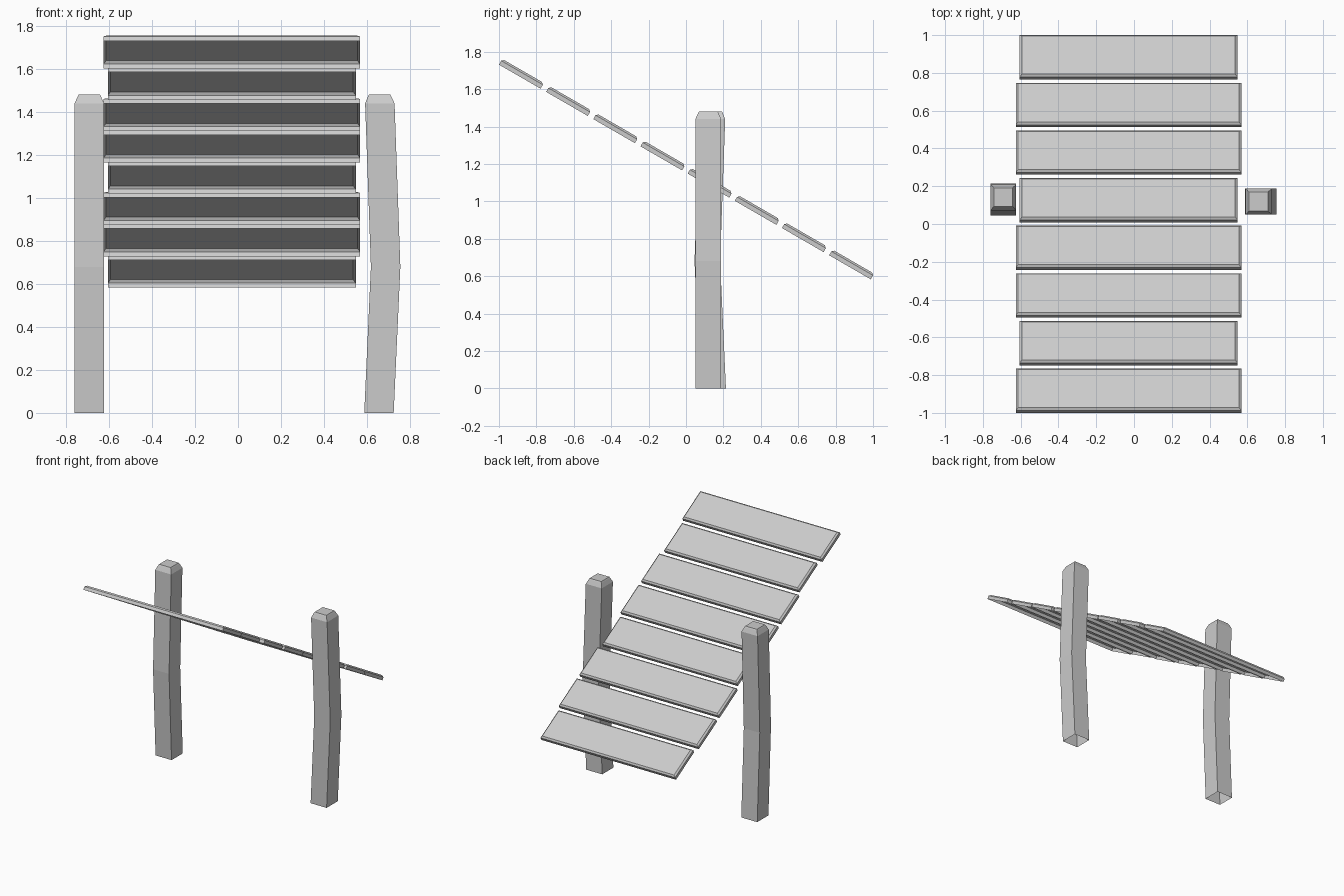
import bpy, math
from mathutils import Matrix

if "Cube" in bpy.data.objects:
    bpy.data.objects.remove(bpy.data.objects["Cube"])


def loft(name, rings, matrix):
    """Stack rectangles (cx, cy, half_x, half_y, z); closed on top, open below."""
    verts, faces = [], []
    for cx, cy, hx, hy, z in rings:
        verts += [(cx + sx * hx, cy + sy * hy, z)
                  for sx, sy in ((-1, -1), (1, -1), (1, 1), (-1, 1))]
    for r in range(len(rings) - 1):
        for k in range(4):
            a, b = r * 4 + k, r * 4 + (k + 1) % 4
            faces.append((a, b, b + 4, a + 4))
    n = len(verts)
    faces.append((n - 4, n - 3, n - 2, n - 1))
    mesh = bpy.data.meshes.new(name)
    mesh.from_pydata(verts, [], faces)
    mesh.update()
    obj = bpy.data.objects.new(name, mesh)
    obj.matrix_world = matrix
    bpy.context.collection.objects.link(obj)
    return obj


# Sloping slats: hollow below, chamfered on top, narrow and wide ones mixed
SLOPE = math.radians(30)
LENGTH, EDGE, THICK, CHAMFER = 0.257, 0.024, 0.035, 0.012
PITCH = 0.2912
for i in range(8):
    half = 0.577 if i % 3 == 1 else 0.597
    rings = [(0, LENGTH / 2, half, LENGTH / 2, 0),
             (0, LENGTH / 2, half, LENGTH / 2, EDGE),
             (0, LENGTH / 2, half - CHAMFER, LENGTH / 2 - CHAMFER, THICK)]
    y = -1 + i * PITCH * math.cos(SLOPE)
    z = 1.731 - i * PITCH * math.sin(SLOPE)
    loft(f"slat_{i + 1}", rings,
         Matrix.Translation((-0.029, y, z)) @ Matrix.Rotation(-SLOPE, 4, 'X'))

# Bent posts: the middle bulges sideways, the top is chamfered
W = 0.0685
post = [(0, 0, W, W, 0),
        (0.031, 0, W, W, 0.68),
        (0.004, 0, W, W, 1.44),
        (0.003, 0, W - 0.014, W - 0.014, 1.472),
        (0.003, 0, W - 0.019, W - 0.019, 1.481)]
loft("right_post", post, Matrix.Translation((0.656, 0.119, 0)))
loft("left_post", post,
     Matrix.Translation((-0.692, 0.145, 0)) @ Matrix.Rotation(-math.pi / 2, 4, 'Z'))
